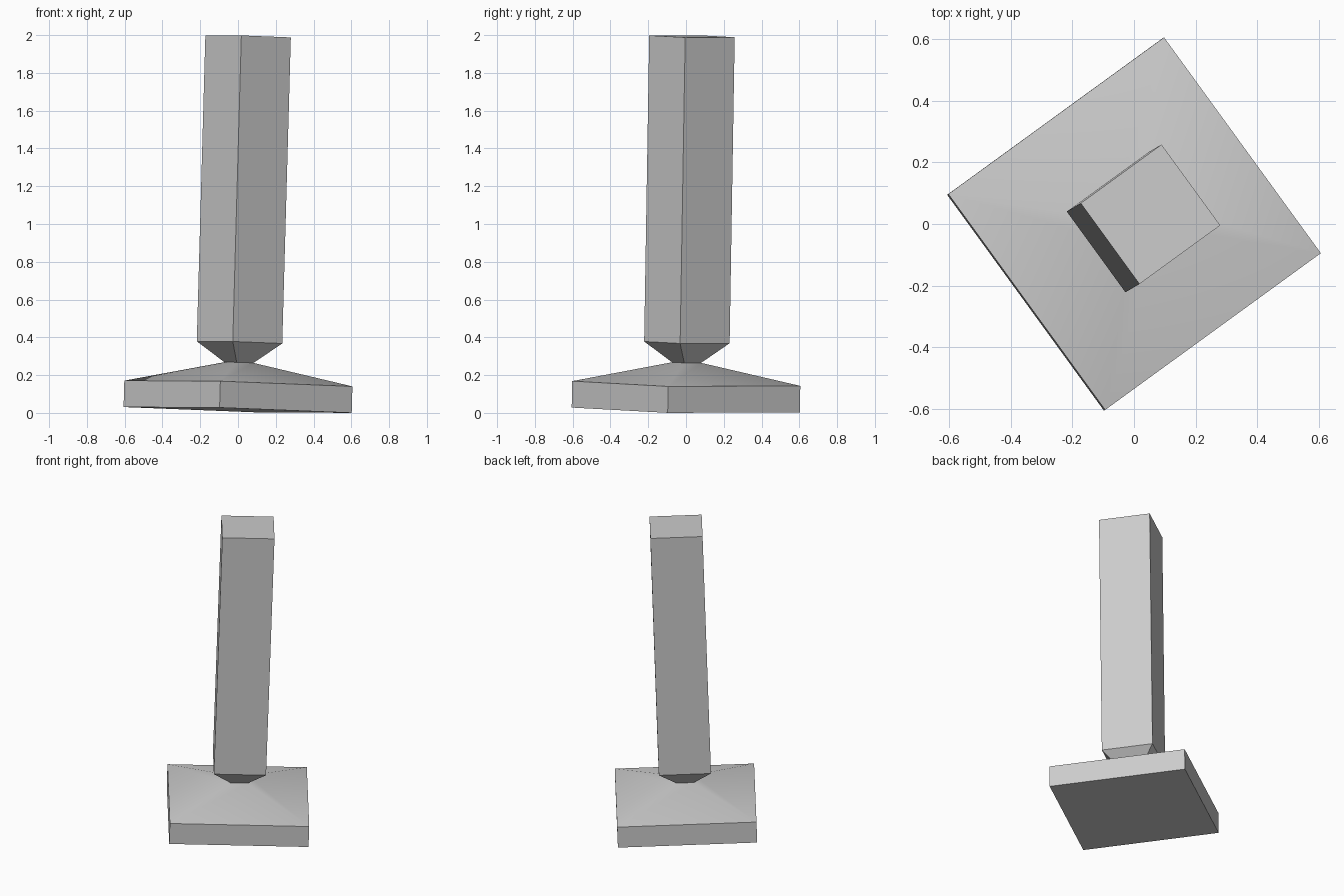
import bpy
import bmesh
from math import radians
from mathutils import Matrix, Vector

cube = bpy.data.objects.get("Cube")
if cube:
    bpy.data.objects.remove(cube, do_unlink=True)

grey = bpy.data.materials.new("plain grey")
grey.use_nodes = True
grey.diffuse_color = (0.6, 0.6, 0.6, 1)
grey.node_tree.nodes["Principled BSDF"].inputs["Base Color"].default_value = (0.6, 0.6, 0.6, 1)

# The whole post is turned about its own axis and leans slightly
LEAN_DIRECTION = Vector((0.028, 0.0165, 1))
lean = Vector((0, 0, 1)).rotation_difference(LEAN_DIRECTION).to_matrix().to_4x4()
PLACEMENT = Matrix.Translation((0, 0, 0.0855)) @ lean @ Matrix.Rotation(radians(36), 4, "Z")


def square_loft(name, sections):
    """Solid through square sections given as (half width, height)."""
    bm = bmesh.new()
    rings = []
    for half, z in sections:
        corners = ((-1, -1), (1, -1), (1, 1), (-1, 1))
        rings.append([bm.verts.new((x * half, y * half, z)) for x, y in corners])
    for low, high in zip(rings, rings[1:]):
        for i in range(4):
            j = (i + 1) % 4
            bm.faces.new((low[i], low[j], high[j], high[i]))
    bm.faces.new(reversed(rings[0]))
    bm.faces.new(rings[-1])
    bmesh.ops.recalc_face_normals(bm, faces=bm.faces)
    mesh = bpy.data.meshes.new(name)
    bm.to_mesh(mesh)
    bm.free()
    mesh.materials.append(grey)
    obj = bpy.data.objects.new(name, mesh)
    bpy.context.collection.objects.link(obj)
    obj.matrix_world = PLACEMENT
    bpy.ops.object.select_all(action="DESELECT")
    obj.select_set(True)
    bpy.context.view_layer.objects.active = obj
    bpy.ops.object.shade_smooth_by_angle(angle=radians(30))
    return obj


NECK = (0.055, 0.181)

# Slab with a shallow sloping top that rises to the neck
square_loft("base", [(0.4325, -0.07), (0.4325, 0.07), NECK])

# Tall square post with a tapered foot
square_loft("post", [NECK, (0.162, 0.288), (0.162, 1.909)])
